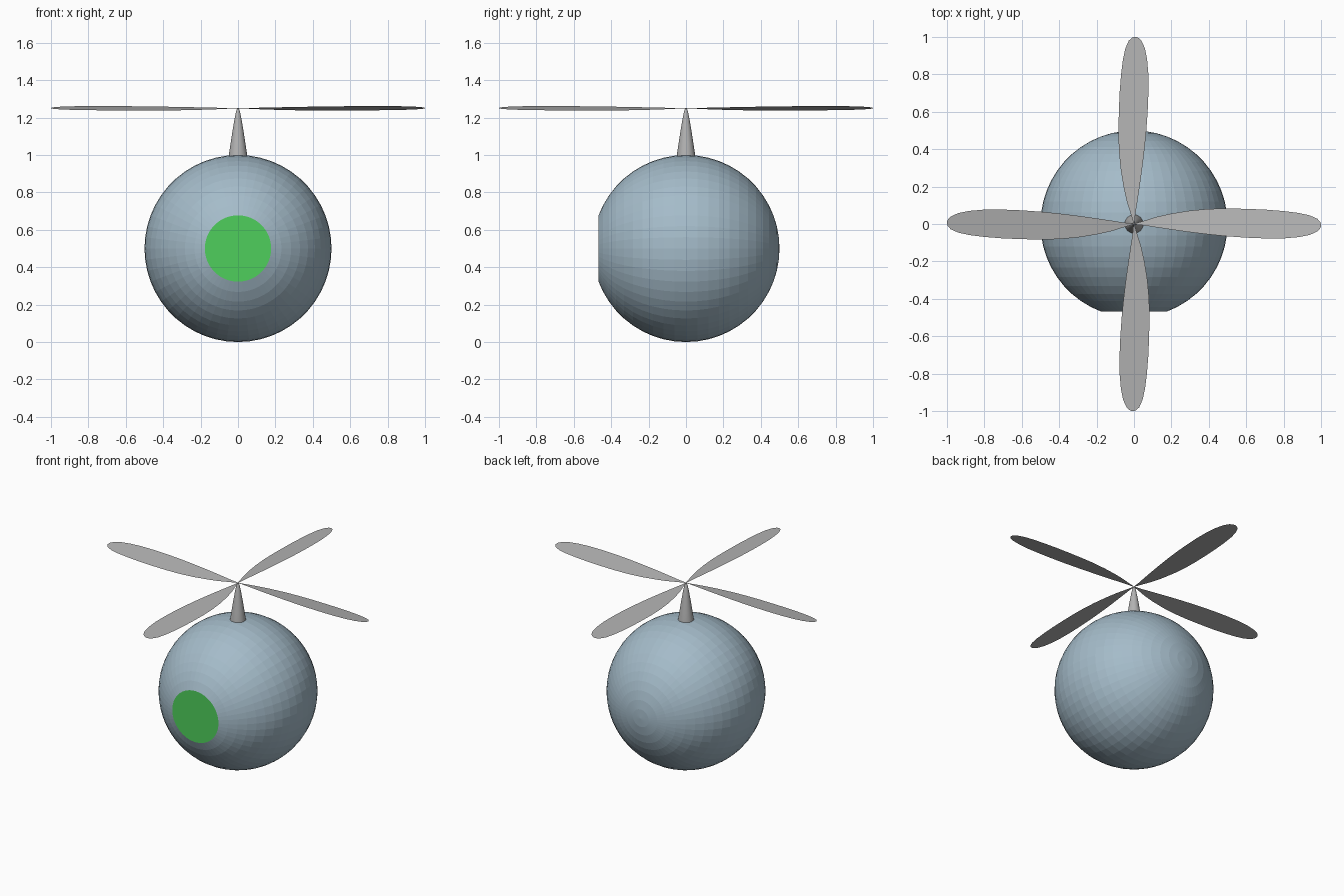
import bpy, bmesh, math
from mathutils import Matrix

if "Cube" in bpy.data.objects:
    bpy.data.objects.remove(bpy.data.objects["Cube"])


def material(name, rgb):
    m = bpy.data.materials.new(name)
    m.diffuse_color = (*[(c / 255) ** 2.2 for c in rgb], 1)
    m.use_nodes = True
    m.node_tree.nodes["Principled BSDF"].inputs["Base Color"].default_value = m.diffuse_color
    return m


def make_object(name, bm, *mats):
    me = bpy.data.meshes.new(name)
    bm.to_mesh(me)
    bm.free()
    for m in mats:
        me.materials.append(m)
    ob = bpy.data.objects.new(name, me)
    bpy.context.collection.objects.link(ob)
    return ob


blue_grey = material("blue_grey", (163, 186, 200))
green = material("green", (80, 205, 92))
grey = material("light_grey", (178, 178, 178))

# Faceted ball body, poles along y, with a flat green eye at the front
bm = bmesh.new()
bmesh.ops.create_uvsphere(bm, u_segments=52, v_segments=26, radius=0.5)
bmesh.ops.rotate(bm, verts=bm.verts, matrix=Matrix.Rotation(math.pi / 2, 3, 'X'))
bmesh.ops.translate(bm, verts=bm.verts, vec=(0, 0, 0.5))
bmesh.ops.delete(bm, geom=[v for v in bm.verts if v.co.y < -0.469], context='VERTS')
rim = [e for e in bm.edges if e.is_boundary]
eye = bmesh.ops.contextual_create(bm, geom=rim)["faces"]
for f in eye:
    f.material_index = 1
bmesh.ops.recalc_face_normals(bm, faces=bm.faces)
make_object("ball_body", bm, blue_grey, green)

# Tapering rotor mast
bm = bmesh.new()
profile = [(0.05, 0.99), (0.049, 1.0), (0.04, 1.06), (0.03, 1.125),
           (0.019, 1.19), (0.011, 1.23), (0.004, 1.25)]
N = 32
rings = [[bm.verts.new((r * math.cos(2 * math.pi * i / N),
                        r * math.sin(2 * math.pi * i / N), z)) for i in range(N)]
         for r, z in profile]
for a, b in zip(rings, rings[1:]):
    for i in range(N):
        j = (i + 1) % N
        bm.faces.new((a[i], a[j], b[j], b[i])).smooth = True
bm.faces.new(rings[-1])
bm.faces.new(rings[0][::-1])
bmesh.ops.recalc_face_normals(bm, faces=bm.faces)
make_object("rotor_mast", bm, grey)

# Rotor blades: thin pitched petals, (distance, trailing edge, leading edge)
outline = [(0.005, 0.003, -0.003), (0.05, 0.016, -0.007), (0.12, 0.038, -0.018),
           (0.2, 0.056, -0.030), (0.3, 0.072, -0.044), (0.4, 0.081, -0.056),
           (0.5, 0.083, -0.066), (0.6, 0.081, -0.073), (0.7, 0.077, -0.077),
           (0.8, 0.069, -0.077), (0.88, 0.059, -0.070), (0.94, 0.046, -0.058),
           (0.98, 0.028, -0.040), (0.995, 0.012, -0.024), (1.0, 0.0, -0.012)]
pitch = -math.tan(math.radians(8.5))
for k in range(4):
    bm = bmesh.new()
    rows = [[bm.verts.new((x, y, 1.25 + y * pitch)) for y in (hi, lo)]
            for x, hi, lo in outline]
    for a, b in zip(rows, rows[1:]):
        bm.faces.new((a[1], b[1], b[0], a[0]))
    bmesh.ops.rotate(bm, verts=bm.verts, matrix=Matrix.Rotation(k * math.pi / 2, 3, 'Z'))
    make_object(f"rotor_blade_{k + 1}", bm, grey)
